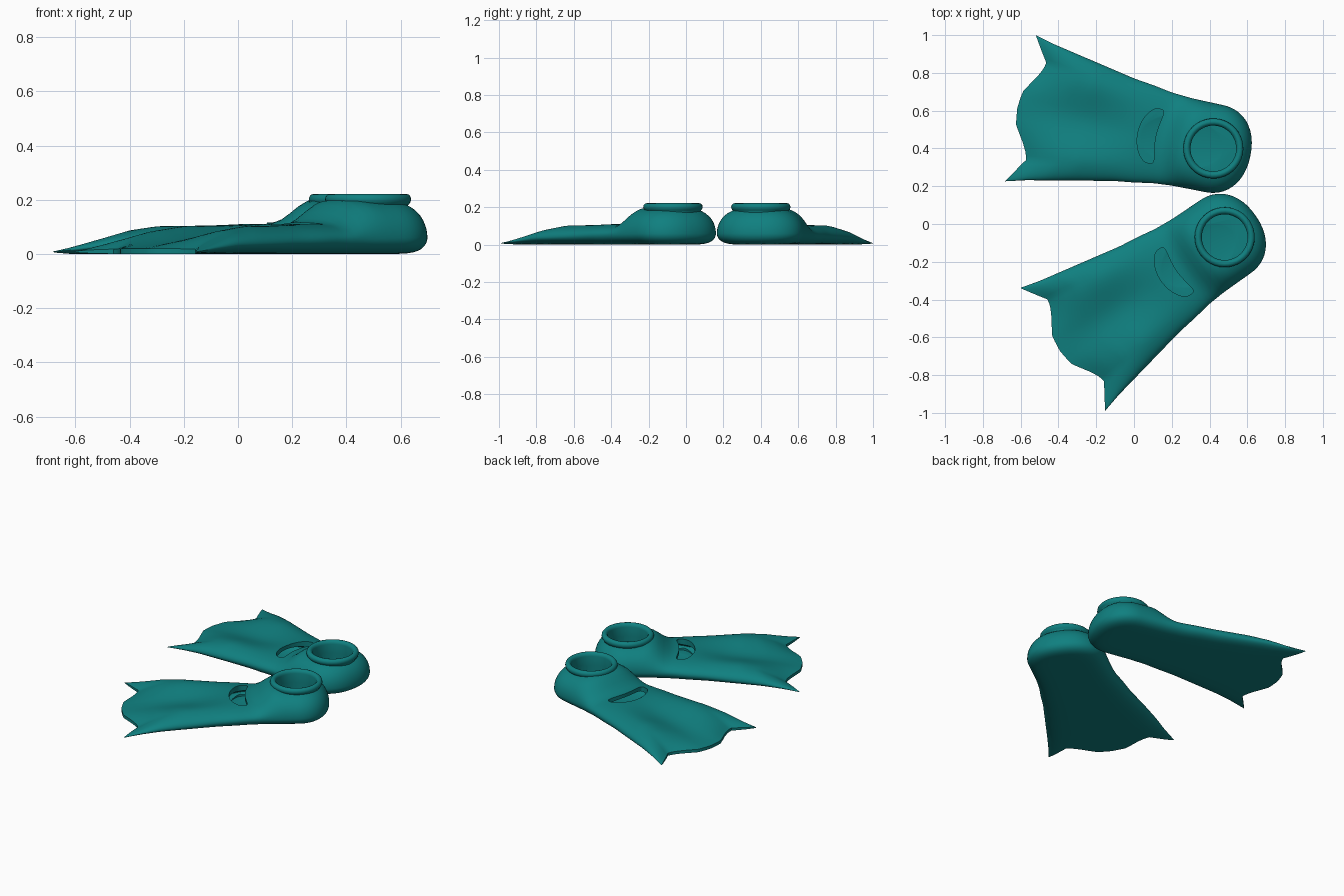
import bpy, bmesh, math

if "Cube" in bpy.data.objects:
    bpy.data.objects.remove(bpy.data.objects["Cube"])

teal = bpy.data.materials.new("teal_rubber")
teal.diffuse_color = (0.005, 0.215, 0.215, 1)
teal.use_nodes = True
teal.node_tree.nodes["Principled BSDF"].inputs["Base Color"].default_value = teal.diffuse_color


def interp(x, table):
    """Piecewise linear lookup in a list of (x, y) pairs."""
    if x <= table[0][0]:
        return table[0][1]
    for (x0, y0), (x1, y1) in zip(table, table[1:]):
        if x <= x1:
            return y0 + (y1 - y0) * (x - x0) / (x1 - x0)
    return table[-1][1]


def smooth(x):
    x = max(0.0, min(1.0, x))
    return x * x * (3 - 2 * x)


# Fin profiles: u runs from the ankle to the blade tip, t runs across the fin
WIDTH = [(0, .235), (.17, .237), (.275, .245), (.373, .262), (.487, .277),
         (.6, .30), (.7, .32), (.935, .367), (1.045, .396)]
TRAIL = [(0, 1.06), (.22, 1.05), (.48, .989), (.60, .968), (.70, .957), (1, 1.043)]
CENTRE = [(0, .115), (.3, .117), (.42, .107), (.6, .075), (.8, .052), (1, .02)]
RAIL = [(0, .112), (.5, .114), (.7, .115), (.82, .096), (.92, .06), (1, .02)]
EDGE = [(0, .06), (.4, .05), (.8, .035), (1, .008)]
HEEL, P = 0.2, 2.2


def fin_point(u0, t, top):
    a = abs(t)
    q = (max(-u0, 0) / HEEL) ** P
    u = u0 + (interp(a, TRAIL) - 1) * max(u0, 0) ** 3
    w = interp(u, WIDTH) * max(1 - q, 0) ** (1 / P)
    v = t * w
    e = min(1, (q + (1 - q) * a ** P) ** (1 / P))    # 0 in the middle, 1 on the outline
    zm = interp(u0, EDGE)
    if not top:
        return u, v, zm - zm * math.sqrt(max(0, 1 - e ** 6))
    z = interp(u0, CENTRE)
    z += (interp(u0, RAIL) - z) * smooth(a / .75)
    r = math.hypot(max(u, 0), .6 * v)
    z += (.2 - z) * (1 - smooth((r - .14) / .15))    # boot rising to the ankle
    return u, v, zm + (z - zm) * math.sqrt(max(0, 1 - e ** 3.2))


def make_object(name, bm):
    bmesh.ops.remove_doubles(bm, verts=bm.verts, dist=1e-5)
    bmesh.ops.recalc_face_normals(bm, faces=bm.faces)
    me = bpy.data.meshes.new(name)
    bm.to_mesh(me)
    bm.free()
    me.materials.append(teal)
    ob = bpy.data.objects.new(name, me)
    bpy.context.collection.objects.link(ob)
    return ob


def activate(ob):
    bpy.ops.object.select_all(action='DESELECT')
    ob.select_set(True)
    bpy.context.view_layer.objects.active = ob


# Fin body: top and bottom skins closed along the trailing edge
NT = 40
rows = [-HEEL * math.cos(math.pi / 2 * i / 12) for i in range(12)]
rows += [i / 32 for i in range(33)]
ts = [math.sin(math.pi / 2 * (2 * j / NT - 1)) for j in range(NT + 1)]
bm = bmesh.new()
skins = [[[bm.verts.new(fin_point(u, t, top)) for t in ts] for u in rows]
         for top in (True, False)]
for g in skins:
    for r0, r1 in zip(g, g[1:]):
        for j in range(NT):
            bm.faces.new((r0[j], r0[j + 1], r1[j + 1], r1[j]))
upper, lower = skins[0][-1], skins[1][-1]
for j in range(NT):
    bm.faces.new((upper[j], upper[j + 1], lower[j + 1], lower[j]))
bmesh.ops.remove_doubles(bm, verts=bm.verts, dist=1e-5)
bmesh.ops.dissolve_degenerate(bm, edges=bm.edges, dist=1e-5)
fin = make_object("fin_body", bm)

# Ankle hole cutter
cutters = []
bm = bmesh.new()
bmesh.ops.create_cone(bm, cap_ends=True, segments=32, radius1=.124, radius2=.124, depth=.3)
bmesh.ops.translate(bm, verts=bm.verts, vec=(0, 0, .185))
cutters.append(make_object("ankle_cutter", bm))

# Foot cavity cutter
bm = bmesh.new()
bmesh.ops.create_uvsphere(bm, u_segments=32, v_segments=16, radius=1)
bmesh.ops.scale(bm, verts=bm.verts, vec=(.31, .185, .037))
bmesh.ops.translate(bm, verts=bm.verts, vec=(.17, 0, .06))
cutters.append(make_object("foot_cavity_cutter", bm))

# Curved toe slot cutter
bm = bmesh.new()
outline = []
for k in range(40):
    a = 2 * math.pi * k / 40
    c, s = math.cos(a), math.sin(a)
    v = .146 * math.copysign(abs(s) ** .8, s)
    outline.append((.36 - 1.9 * v * v + .048 * math.copysign(abs(c) ** .6, c), v))
face = bm.faces.new([bm.verts.new((x, y, .035)) for x, y in outline])
ext = bmesh.ops.extrude_face_region(bm, geom=[face])
bmesh.ops.translate(bm, vec=(0, 0, .2),
                    verts=[g for g in ext["geom"] if isinstance(g, bmesh.types.BMVert)])
cutters.append(make_object("toe_slot_cutter", bm))

activate(fin)
for c in cutters:
    c.hide_render = True
    mod = fin.modifiers.new(c.name, 'BOOLEAN')
    mod.operation, mod.solver, mod.object = 'DIFFERENCE', 'EXACT', c
    bpy.ops.object.modifier_apply(modifier=mod.name)
for c in cutters:
    bpy.data.objects.remove(c)

# Rolled ankle collar, a lathed ring
ring = [(.121, .14), (.121, .2), (.124, .211), (.131, .219), (.14, .222), (.15, .219),
        (.157, .211), (.159, .2), (.156, .19), (.15, .183), (.146, .176), (.147, .14)]
SEG = 40
bm = bmesh.new()
loops = [[bm.verts.new((r * math.cos(2 * math.pi * i / SEG), r * math.sin(2 * math.pi * i / SEG), z))
          for r, z in ring] for i in range(SEG)]
for i in range(SEG):
    l0, l1 = loops[i], loops[(i + 1) % SEG]
    for k in range(len(ring)):
        m = (k + 1) % len(ring)
        bm.faces.new((l0[k], l1[k], l1[m], l0[m]))
collar = make_object("ankle_collar", bm)

for ob in (fin, collar):
    activate(ob)
    bpy.ops.object.shade_smooth_by_angle(angle=math.radians(40))

# Place the pair, splayed apart
for part in (fin, collar):
    other = part.copy()
    bpy.context.collection.objects.link(other)
    for ob, side, pos, ang in ((part, "left_", (.42, .40, 0), 168.2),
                               (other, "right_", (.48, -.07, 0), 214.7)):
        ob.location = pos
        ob.rotation_euler.z = math.radians(ang)
        ob.name = side + part.data.name
